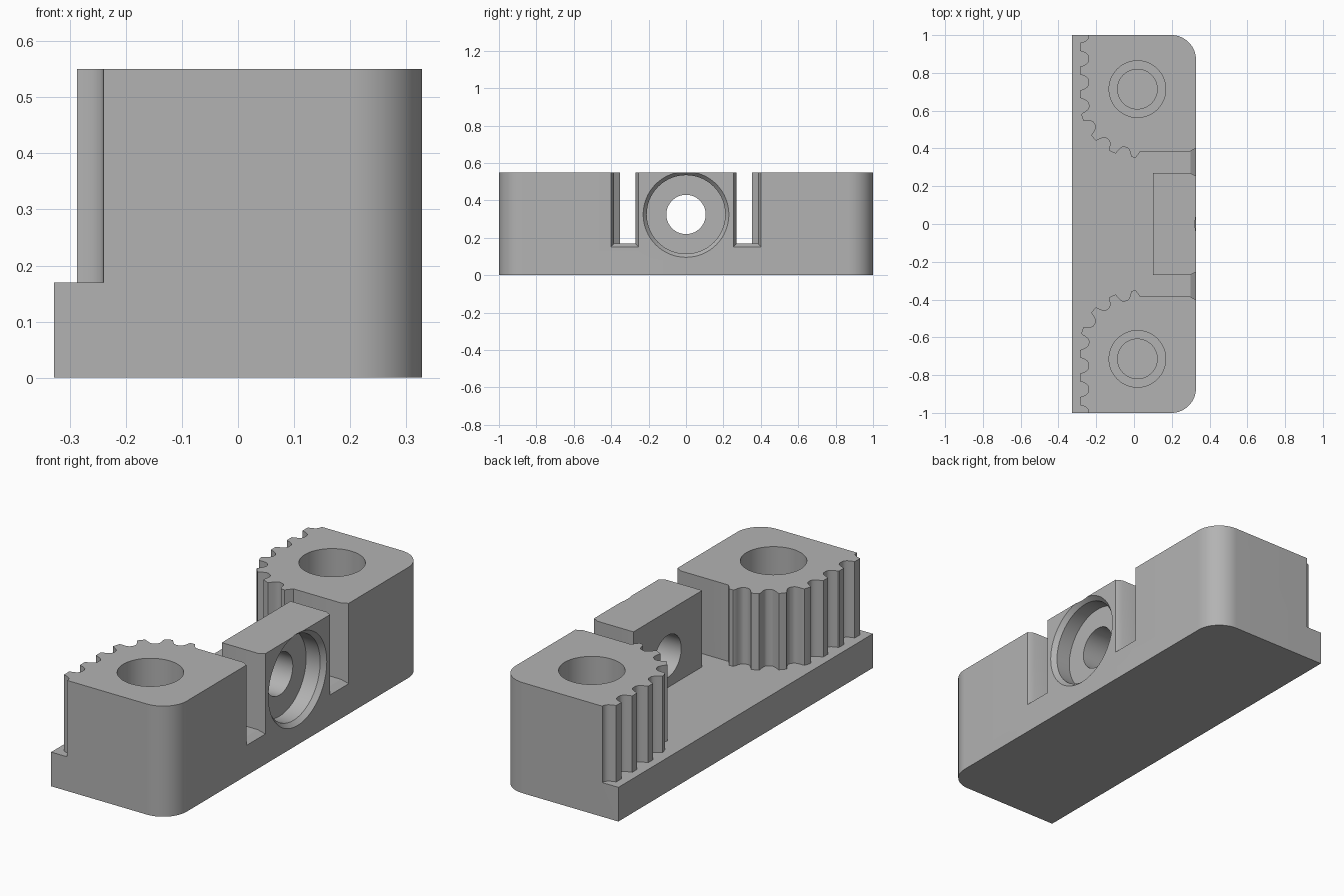
import bpy
import bmesh
from math import sin, cos, pi, radians

cube = bpy.data.objects.get("Cube")
if cube:
    bpy.data.objects.remove(cube, do_unlink=True)

grey = bpy.data.materials.new("plain grey")
grey.use_nodes = True
COLOUR = (0.45, 0.45, 0.45, 1)
grey.diffuse_color = COLOUR
grey.node_tree.nodes["Principled BSDF"].inputs["Base Color"].default_value = COLOUR

HALF_L, BACK, FRONT, TOP, DECK = 1.0, -0.328, 0.328, 0.55, 0.17
WALL, BLOCK = 0.385, 0.27      # tower wall and centre block half width


def loft(name, rings):
    """Solid skinned through rings of equal point count, capped at both ends."""
    bm = bmesh.new()
    loops = [[bm.verts.new(p) for p in ring] for ring in rings]
    for a, b in zip(loops, loops[1:]):
        for i in range(len(a)):
            j = (i + 1) % len(a)
            bm.faces.new((a[i], a[j], b[j], b[i]))
    bm.faces.new(loops[0][::-1])
    bm.faces.new(loops[-1])
    bmesh.ops.recalc_face_normals(bm, faces=bm.faces)
    mesh = bpy.data.meshes.new(name)
    bm.to_mesh(mesh)
    bm.free()
    mesh.materials.append(grey)
    obj = bpy.data.objects.new(name, mesh)
    bpy.context.collection.objects.link(obj)
    return obj


def prism(name, outline, z0, z1):
    return loft(name, [[(x, y, z) for x, y in outline] for z in (z0, z1)])


def circle(r, n=64):
    return [(r * cos(2 * pi * i / n), r * sin(2 * pi * i / n)) for i in range(n)]


def toothed_edge():
    """Straight run then quarter turn, with evenly pitched rounded grooves."""
    cx, cy, r, pitch, depth = 0.01, 0.65, 0.297, 0.125, 0.047
    straight = HALF_L - cy
    total = straight + r * pi / 2
    pts = []
    steps = 156
    for i in range(-4, steps + 1):
        s = total * i / steps
        # distance to nearest groove centre, turned into a round-bottomed notch
        d = abs((s / pitch + 0.5) % 1 - 0.5) / 0.33
        cut = depth * (1 - d ** 3) ** 0.8 if d < 1 else 0
        if s < straight:
            pts.append((cx - r + cut, HALF_L - s))
        else:
            a = (s - straight) / r
            pts.append((cx - (r - cut) * cos(a), cy - (r - cut) * sin(a)))
    return pts + [(0.035, WALL)]


# Body block with two rounded corners on the +x side
R = 0.13
corner = [(FRONT - R + R * cos(a), HALF_L - R + R * sin(a))
          for a in (pi / 2 * i / 16 for i in range(17))]
outline = corner + [(BACK, HALF_L), (BACK, -HALF_L)] + [(x, -y) for x, y in corner[::-1]]
body = prism("clamp_body", outline, 0, TOP)

# Belt pocket, including the toothed towers and the slots beside the block
half = [(-0.6, 1.2), (toothed_edge()[0][0], 1.2)] + toothed_edge()
half += [(0.6, WALL), (0.6, BLOCK), (0.1, BLOCK)]
cutters = [prism("pocket_cutter", half + [(x, -y) for x, y in half[::-1]], DECK, 0.8)]

for side in (-1, 1):
    # Flared mouth of the slot
    rings = []
    for x in (0.28, 0.35):
        g = (x - 0.298) * 0.55
        lo, hi, floor = BLOCK - g, WALL + g, DECK - g * 1.2
        rings.append([(x, side * lo, floor), (x, side * hi, floor),
                      (x, side * hi, 0.7), (x, side * lo, 0.7)])
    cutters.append(loft("slot_flare_cutter", rings))
    # Stepped blind screw hole in the tower
    steps = [(0.105, 0.03), (0.105, DECK), (0.15, DECK), (0.15, 0.7)]
    cutters.append(loft("screw_hole_cutter", [
        [(0.018 + a, side * 0.714 + b, z) for a, b in circle(r)] for r, z in steps]))

# Horizontal bore with chamfered recess through the centre block
steps = [(0.105, 0.0), (0.105, 0.228), (0.21, 0.228), (0.21, 0.305), (0.23, 0.329), (0.23, 0.5)]
cutters.append(loft("bore_cutter", [
    [(x, a, 0.325 + b) for a, b in circle(r)] for r, x in steps]))

bpy.context.view_layer.objects.active = body
for cutter in cutters:
    cutter.hide_render = True
    mod = body.modifiers.new("cut", "BOOLEAN")
    mod.operation = "DIFFERENCE"
    mod.solver = "EXACT"
    mod.object = cutter
    bpy.ops.object.modifier_apply(modifier=mod.name)
    bpy.data.objects.remove(cutter, do_unlink=True)

for obj in bpy.context.selected_objects:
    obj.select_set(False)
body.select_set(True)
bpy.ops.object.shade_smooth_by_angle(angle=radians(30))
